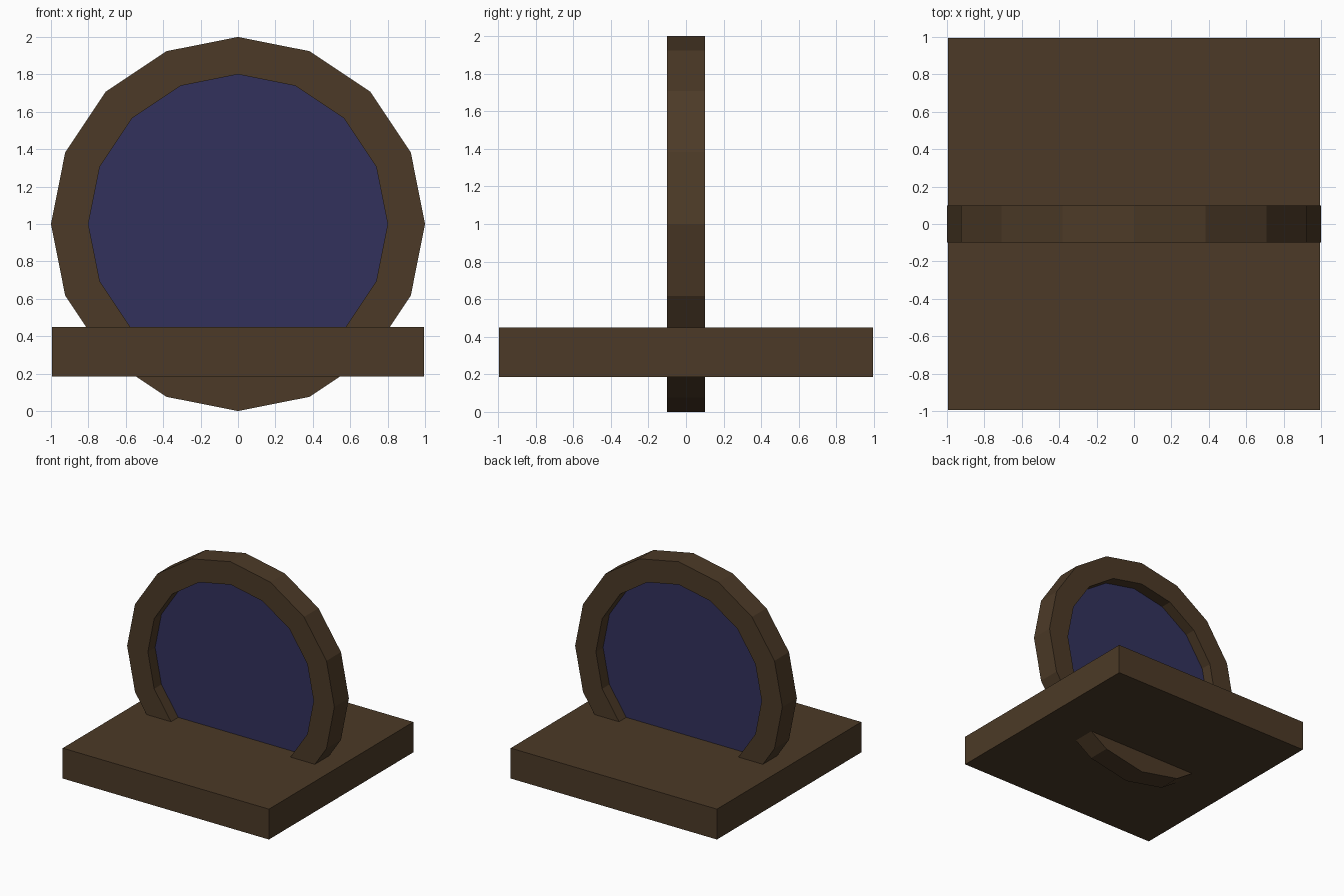
import bpy, bmesh, math

if "Cube" in bpy.data.objects:
    bpy.data.objects.remove(bpy.data.objects["Cube"])

SIDES = 16
CENTRE_Z = 1.0


def material(name, colour):
    m = bpy.data.materials.new(name)
    m.diffuse_color = (*colour, 1)
    m.use_nodes = True
    m.node_tree.nodes["Principled BSDF"].inputs["Base Color"].default_value = m.diffuse_color
    return m


def make_object(name, bm, mat):
    bmesh.ops.recalc_face_normals(bm, faces=bm.faces)
    mesh = bpy.data.meshes.new(name)
    bm.to_mesh(mesh)
    bm.free()
    mesh.materials.append(mat)
    ob = bpy.data.objects.new(name, mesh)
    bpy.context.collection.objects.link(ob)
    return ob


def loop(bm, radius, y):
    angles = [2 * math.pi * i / SIDES for i in range(SIDES)]
    return [bm.verts.new((radius * math.cos(a), y, CENTRE_Z + radius * math.sin(a)))
            for a in angles]


brown = material("dark brown wood", (0.072, 0.042, 0.020))
blue = material("dark blue", (0.032, 0.031, 0.107))

# upright ring: rectangular section carried round 16 sides
bm = bmesh.new()
section = [(1.0, -0.1), (1.0, 0.1), (0.8, 0.1), (0.8, -0.1)]
loops = [loop(bm, r, y) for r, y in section]
for k in range(4):
    a, b = loops[k], loops[(k + 1) % 4]
    for i in range(SIDES):
        j = (i + 1) % SIDES
        bm.faces.new((a[i], a[j], b[j], b[i]))
make_object("ring_frame", bm, brown)

# flat panel filling the ring, halfway through its depth
bm = bmesh.new()
bm.faces.new(loop(bm, 0.8, 0.0))
make_object("ring_panel", bm, blue)

# square base slab
bm = bmesh.new()
bmesh.ops.create_cube(bm, size=1)
bmesh.ops.scale(bm, vec=(1.99, 1.99, 0.265), verts=bm.verts)
bmesh.ops.translate(bm, vec=(0, 0, 0.3175), verts=bm.verts)
make_object("base_slab", bm, brown)
